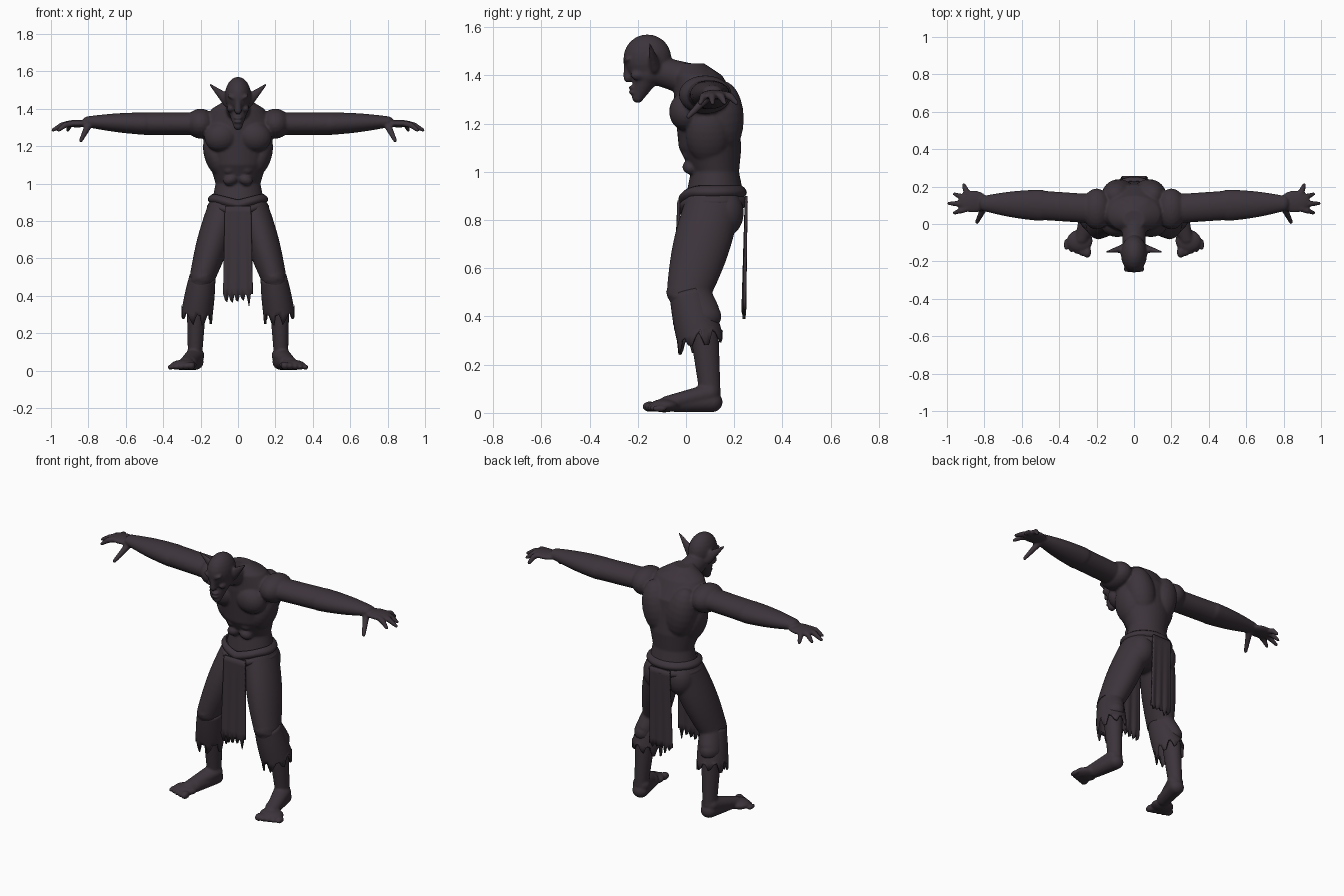
import bpy, bmesh, math, random
from mathutils import Vector, Matrix

random.seed(4)
cube = bpy.data.objects.get("Cube")
if cube:
    bpy.data.objects.remove(cube)

plum = (0.045, 0.034, 0.043, 1)
material = bpy.data.materials.new("dark plum")
material.use_nodes = True
material.diffuse_color = plum
shader = material.node_tree.nodes["Principled BSDF"]
shader.inputs["Base Color"].default_value = plum
shader.inputs["Roughness"].default_value = 0.8


def skin(mesh, rings, capped=True):
    """Join rings of points into a tube."""
    rings = [[mesh.verts.new(point) for point in ring] for ring in rings]
    for lower, upper in zip(rings, rings[1:]):
        for i in range(len(lower)):
            mesh.faces.new((lower[i - 1], lower[i], upper[i], upper[i - 1]))
    if capped:
        mesh.faces.new(rings[0])
        mesh.faces.new(rings[-1])
    return rings


def ellipse(center, side, up, count=32):
    angles = [math.tau * i / count for i in range(count)]
    return [center + side * math.cos(a) + up * math.sin(a) for a in angles]


def blob(mesh, center, radii, tilt=0):
    """Ellipsoid for a muscle or a rounded end."""
    place = Matrix.Translation(center) @ Matrix.Rotation(tilt, 4, "Y")
    bmesh.ops.create_uvsphere(mesh, u_segments=24, v_segments=12, radius=1,
                              matrix=place @ Matrix.Diagonal((*radii, 1)))


def limb(mesh, start, end, first, last, wide=1, bulge=0, closed=True):
    """Tapered tube with rounded ends, widened front to back (sideways for a foot)."""
    start, end = Vector(start), Vector(end)
    along = (end - start).normalized()
    axis = Vector((1, 0, 0)) if abs(along.y) > abs(along.x) + abs(along.z) else Vector((0, 1, 0))
    side = (axis - along * axis.dot(along)).normalized()
    up = along.cross(side)
    rings, steps = [], 10
    for i in range(steps + 1):
        t = i / steps
        radius = first + (last - first) * t + bulge * math.sin(math.pi * t)
        rings.append(ellipse(start.lerp(end, t), side * radius * wide, up * radius))
    rings = skin(mesh, rings, closed)
    if closed:
        for point, radius in ((start, first), (end, last)):
            blob(mesh, point, [radius * (1 + (wide - 1) * a) for a in axis])
    return rings


def finish(name, mesh, mirror=False, fuse=0, thick=0):
    bmesh.ops.recalc_face_normals(mesh, faces=mesh.faces)
    data = bpy.data.meshes.new(name)
    mesh.to_mesh(data)
    mesh.free()
    part = bpy.data.objects.new(name, data)
    bpy.context.collection.objects.link(part)
    data.materials.append(material)
    data.shade_smooth()
    if mirror:
        part.modifiers.new("sides", "MIRROR").use_mirror_merge = False
    if fuse:
        remesh = part.modifiers.new("fuse", "REMESH")
        remesh.mode, remesh.voxel_size, remesh.use_smooth_shade = "VOXEL", fuse, True
        soften = part.modifiers.new("soften", "SMOOTH")
        soften.factor, soften.iterations = 0.5, 5
    if thick:
        solid = part.modifiers.new("thickness", "SOLIDIFY")
        solid.thickness, solid.offset = thick, 0


# Joints of the left side
shoulder, elbow, wrist = Vector((.2, .08, 1.32)), Vector((.5, .1, 1.32)), Vector((.8, .11, 1.33))
hip, knee, ankle = Vector((.08, .11, .86)), Vector((.19, .01, .5)), Vector((.23, .1, .08))
calf = Vector((.22, .07, .4))

# Torso: depth, height, half width and half depth from waist to nape
body = bmesh.new()
profile = [Vector(p) for p in ((.12, .9, .14, .12), (.12, 1, .12, .1), (.1, 1.1, .15, .13),
                               (.08, 1.3, .2, .13), (.05, 1.4, .14, .1), (.02, 1.46, .04, .04))]
rings = []
for low, high in zip(profile, profile[1:]):
    for i in range(6):
        y, z, half, depth = low.lerp(high, i / 6)
        rings.append(ellipse(Vector((0, y, z)), Vector((half, 0, 0)), Vector((0, depth, 0))))
skin(body, rings)

# Chest, belly, back and shoulder muscles
blob(body, (.09, 0, 1.25), (.09, .07, .08), .2)
for row in range(3):
    blob(body, (.04, .02, 1.02 + row * .055), (.04, .035, .03), .3)
blob(body, (.08, .15, 1.22), (.09, .09, .16), .2)
blob(body, (.12, .09, 1.15), (.06, .09, .12), .3)
blob(body, (.08, .06, 1.38), (.1, .08, .04), .5)
blob(body, shoulder, (.08, .11, .08))

# Neck, skull and jaw
limb(body, (0, .06, 1.37), (0, -.12, 1.42), .07, .06)
blob(body, (0, -.16, 1.47), (.07, .1, .1))
limb(body, (0, -.16, 1.41), (0, -.2, 1.31), .06, .025)

# Nose, brow, cheek, lips and pointed ear
limb(body, (0, -.25, 1.46), (0, -.24, 1.39), .01, .02)
blob(body, (.03, -.24, 1.46), (.03, .02, .01), -.4)
blob(body, (.04, -.2, 1.4), (.02, .03, .02))
for z in (1.35, 1.33):
    blob(body, (0, -.22, z), (.025, .02, .008))
limb(body, (.05, -.13, 1.44), (.15, -.15, 1.53), .035, .006, wide=.7)

# Arm, palm, fingers and thumb
limb(body, shoulder, elbow, .06, .06, wide=1.3)
limb(body, elbow, wrist, .06, .03, wide=1.4, bulge=.005)
palm = wrist + Vector((.06, .01, -.01))
blob(body, palm, (.08, .06, .02))
for finger, reach in enumerate((.05, .1, .13, .1)):
    spread = 1.5 - finger
    root = palm + Vector((.03, spread * .025, 0))
    tip = palm + Vector((reach, spread * .05 + .015, -.035))
    knuckle = root.lerp(tip, .5) + Vector((0, 0, .01))
    limb(body, root, knuckle, .016, .016)
    limb(body, knuckle, tip, .016, .01)
limb(body, wrist - Vector((0, .02, .02)), (.84, .01, 1.23), .02, .011)

# Shin, foot and toes
limb(body, calf, ankle, .055, .038, wide=1.15)
limb(body, ankle + Vector((0, .01, -.035)), (.26, -.04, .04), .042, .038, wide=1.1)
limb(body, ankle, (.28, -.08, .04), .042, .03, wide=1.2)
blob(body, (.29, -.09, .03), (.07, .06, .028))
for toe in range(5):
    size = .022 - toe * .002
    blob(body, (.25 + toe * .028, -.15 + toe * .01, size + .004), (size, .032, size))
finish("body", body, mirror=True, fuse=.0065)

# Trousers: hips, seat, thigh and knee folds
cloth = bmesh.new()
blob(cloth, (0, .11, .84), (.15, .12, .1))
blob(cloth, hip + Vector((0, .05, -.03)), (.08, .08, .1))
limb(cloth, hip, knee, .085, .068, wide=1.35, bulge=.01)
limb(cloth, knee, calf, .068, .06, wide=1.3)
for fold in range(3):
    blob(cloth, knee.lerp(hip, fold * .09), (.076, .094, .015), .3 - fold * .25)
finish("trousers", cloth, mirror=True, fuse=.0075)

# Ragged cuff below the knee
cuff = bmesh.new()
hem = limb(cuff, knee, (.22, .06, .3), .066, .08, wide=1.15, bulge=.003, closed=False)[-1]
for i, vert in enumerate(hem):
    vert.co.z += random.uniform(.01, .04) * (1 if i % 4 < 2 else -1)
finish("trouser_cuffs", cuff, mirror=True, thick=.008)

# Belt: two soft rolls dipping at the front
belt = bmesh.new()
for z, size in ((.875, .15), (.915, .145)):
    center = Vector((0, .11, z))
    limb(belt, center - Vector((0, 0, .025)), center + Vector((0, 0, .025)),
         size - .01, size - .01, wide=.88, bulge=.022, closed=False)
for vert in belt.verts:
    if vert.co.y < .1:
        vert.co.z -= .03 * max(0, 1 - abs(vert.co.x) / .12)
finish("belt", belt, thick=.008)


def flap(name, top, low, half, depth, drift, ragged):
    """Hanging cloth strip with soft folds and a torn lower edge."""
    mesh = bmesh.new()
    columns, rows, grid = 16, 14, []
    tears = [random.uniform(0, ragged) * (i % 3) / 2 for i in range(columns + 1)]
    for row in range(rows + 1):
        t = row / rows
        line = []
        for column, tear in enumerate(tears):
            s = 2 * column / columns - 1
            z = top + (low - top) * t - (tear if row == rows else 0)
            y = depth + drift * t + .004 * t * math.sin(s * 9)
            line.append(mesh.verts.new((s * half * (1 + t / 8), y, z)))
        grid.append(line)
    for upper, lower in zip(grid, grid[1:]):
        for i in range(columns):
            mesh.faces.new((upper[i], upper[i + 1], lower[i + 1], lower[i]))
    finish(name, mesh, thick=.012)


flap("front_loincloth", .88, .41, .07, -.03, -.015, .08)
flap("back_loincloth", .9, .43, .065, .25, -.01, .04)
